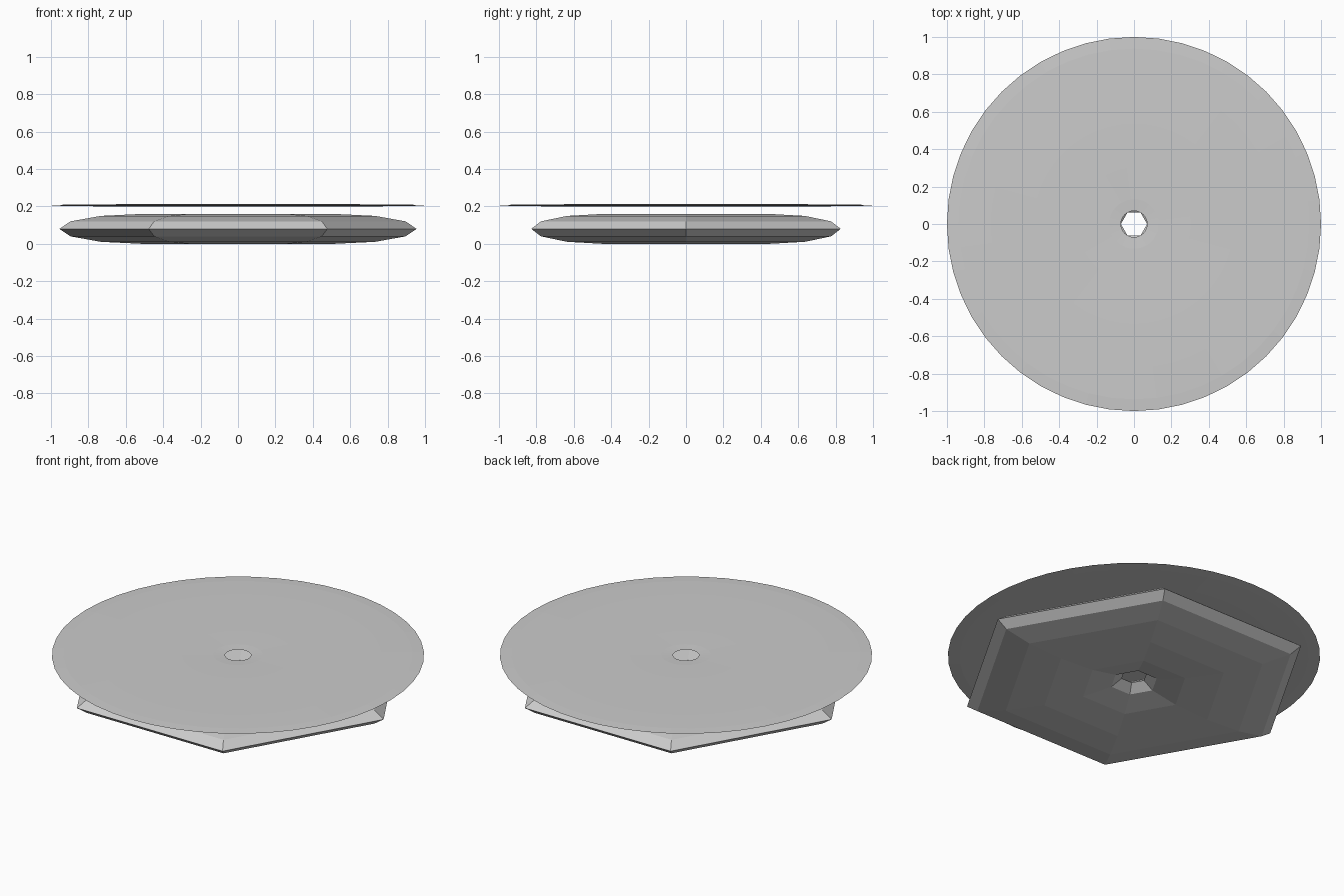
import bpy
import bmesh
from math import cos, sin, tau

cube = bpy.data.objects.get("Cube")
if cube:
    bpy.data.objects.remove(cube, do_unlink=True)

grey = bpy.data.materials.new("light grey")
grey.use_nodes = True
grey.diffuse_color = (0.6, 0.6, 0.6, 1)
grey.node_tree.nodes["Principled BSDF"].inputs["Base Color"].default_value = (0.6, 0.6, 0.6, 1)


def flat_ring(name, sides, inner, outer, z_low, z_high, section=12):
    """Squashed ring with an elliptical cross-section."""
    centre, radius = (inner + outer) / 2, (outer - inner) / 2
    mid, half = (z_low + z_high) / 2, (z_high - z_low) / 2
    bm = bmesh.new()
    loops = []
    for i in range(sides):
        a = tau * i / sides
        loop = []
        for j in range(section):
            b = tau * j / section
            r = centre + radius * cos(b)
            loop.append(bm.verts.new((r * cos(a), r * sin(a), mid + half * sin(b))))
        loops.append(loop)
    for i in range(sides):
        here, there = loops[i], loops[(i + 1) % sides]
        for j in range(section):
            k = (j + 1) % section
            bm.faces.new((here[j], there[j], there[k], here[k]))
    bmesh.ops.recalc_face_normals(bm, faces=bm.faces)
    mesh = bpy.data.meshes.new(name)
    bm.to_mesh(mesh)
    bm.free()
    mesh.materials.append(grey)
    obj = bpy.data.objects.new(name, mesh)
    bpy.context.collection.objects.link(obj)
    return obj


# Six-sided base ring
flat_ring("hexagonal_base", 6, 0.07, 0.955, 0.0, 0.16)

# Thin round plate floating above it
flat_ring("round_top_plate", 48, 0.07, 1.0, 0.2, 0.212)
